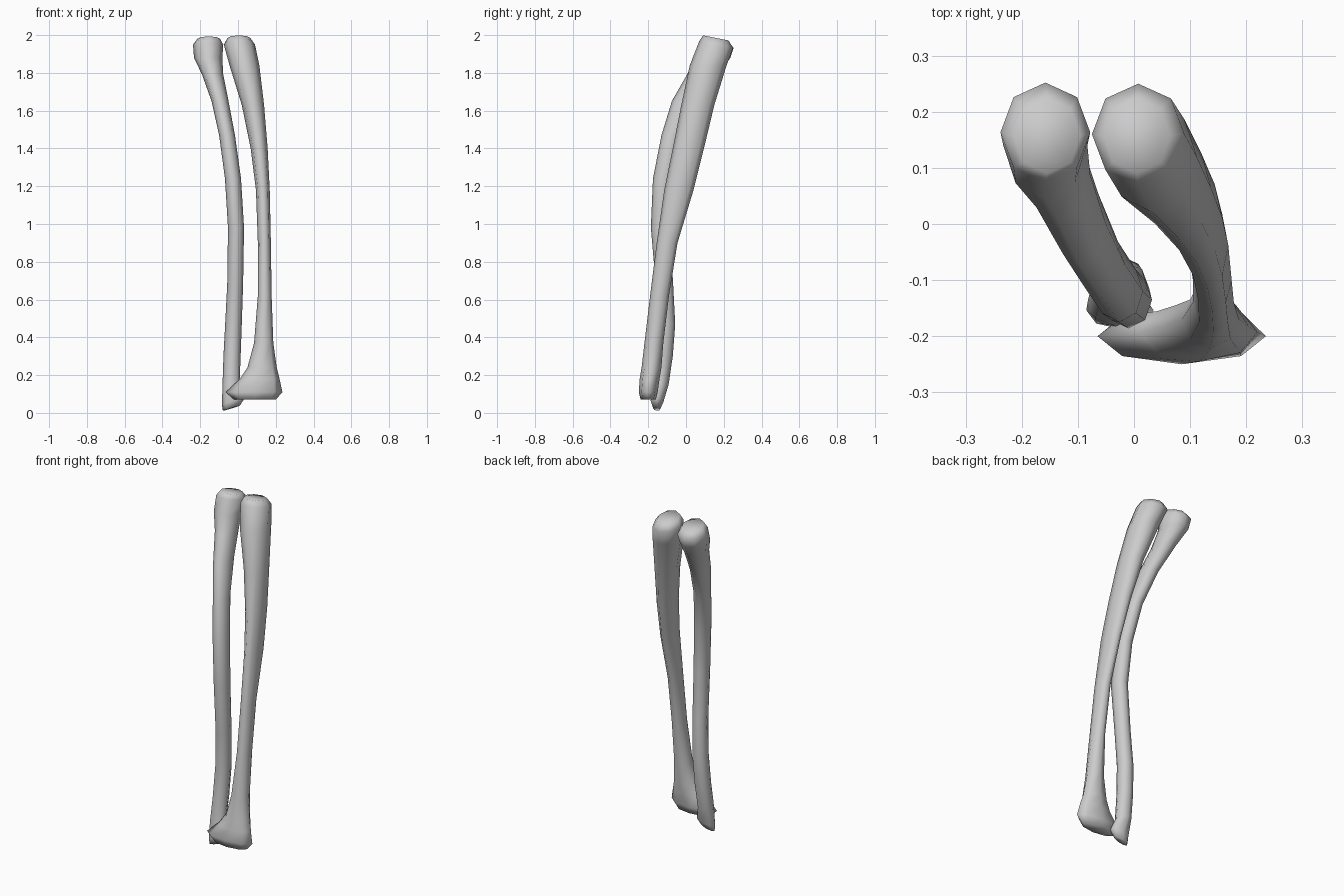
import bpy
import bmesh
import math

SIDES = 8

default_cube = bpy.data.objects.get("Cube")
if default_cube:
    bpy.data.objects.remove(default_cube, do_unlink=True)


def flat_material(name, colour):
    material = bpy.data.materials.new(name)
    material.use_nodes = True
    material.diffuse_color = colour
    shader = material.node_tree.nodes["Principled BSDF"]
    shader.inputs["Base Color"].default_value = colour
    return material


def add_ring(bm, section, tilt):
    """One octagonal cross-section, leaning by tilt (x slope, y slope)."""
    z, left, right, front, back = section
    centre_x, centre_y = (left + right) / 2, (front + back) / 2
    ring = []
    for side in range(SIDES):
        angle = math.tau * side / SIDES
        dx = math.cos(angle) * (right - left) / 2
        dy = math.sin(angle) * (back - front) / 2
        height = z + dx * tilt[0] + dy * tilt[1]
        ring.append(bm.verts.new((centre_x + dx, centre_y + dy, height)))
    return ring


def make_bone(name, sections, bottom_tilt, top_tilt, material):
    """Loft the sections, listed from the bottom up, and close both ends."""
    bm = bmesh.new()
    rings = []
    for section in sections:
        # Only the joint ends lean; the shaft sections stay level
        tilt = (0, 0)
        if section[0] < 0.15:
            tilt = bottom_tilt
        elif section[0] > 1.9:
            tilt = top_tilt
        rings.append(add_ring(bm, section, tilt))
    for lower, upper in zip(rings, rings[1:]):
        for side in range(SIDES):
            following = (side + 1) % SIDES
            bm.faces.new((lower[side], lower[following],
                          upper[following], upper[side]))
    bm.faces.new(list(reversed(rings[0])))
    bm.faces.new(rings[-1])
    bmesh.ops.recalc_face_normals(bm, faces=bm.faces)
    for face in bm.faces:
        face.smooth = True
    mesh = bpy.data.meshes.new(name)
    bm.to_mesh(mesh)
    bm.free()
    mesh.materials.append(material)
    bone = bpy.data.objects.new(name, mesh)
    bpy.context.collection.objects.link(bone)
    return bone


bone_grey = flat_material("bone grey", (0.6, 0.6, 0.6, 1))

# Sections: height, then left, right, front and back limits
# Straight, thicker bone with a wide flared foot
thick_sections = [
    (.07, -.02, .20, -.24, -.16),
    (.11, -.065, .235, -.25, -.15),
    (.18, .01, .22, -.245, -.14),
    (.24, .05, .205, -.235, -.13),
    (.37, .085, .187, -.22, -.12),
    (.62, .105, .178, -.19, -.09),
    (.9, .105, .174, -.155, -.045),
    (1.18, .095, .168, -.115, .04),
    (1.4, .067, .157, -.07, .095),
    (1.63, .02, .138, -.025, .15),
    (1.84, -.045, .113, .02, .215),
    (1.95, -.075, .09, .07, .25),
    (1.985, -.055, .065, .09, .225),
]
make_bone("thick_bone", thick_sections, (0, 0), (0, -.2), bone_grey)

# Slender bone that bows forward, then back near its lower end
slender_sections = [
    (.025, -.08, .01, -.175, -.135),
    (.06, -.085, .035, -.187, -.12),
    (.15, -.082, .008, -.18, -.092),
    (.3, -.077, .014, -.16, -.07),
    (.47, -.068, .02, -.15, -.057),
    (.68, -.057, .027, -.16, -.068),
    (.98, -.053, .032, -.186, -.085),
    (1.24, -.069, .016, -.175, -.065),
    (1.47, -.1, -.016, -.13, -.015),
    (1.65, -.14, -.05, -.075, .075),
    (1.79, -.19, -.078, .005, .17),
    (1.88, -.233, -.083, .045, .235),
    (1.95, -.238, -.078, .075, .252),
    (1.98, -.215, -.095, .09, .225),
]
make_bone("slender_bone", slender_sections, (.3, -.1), (0, -.2), bone_grey)
